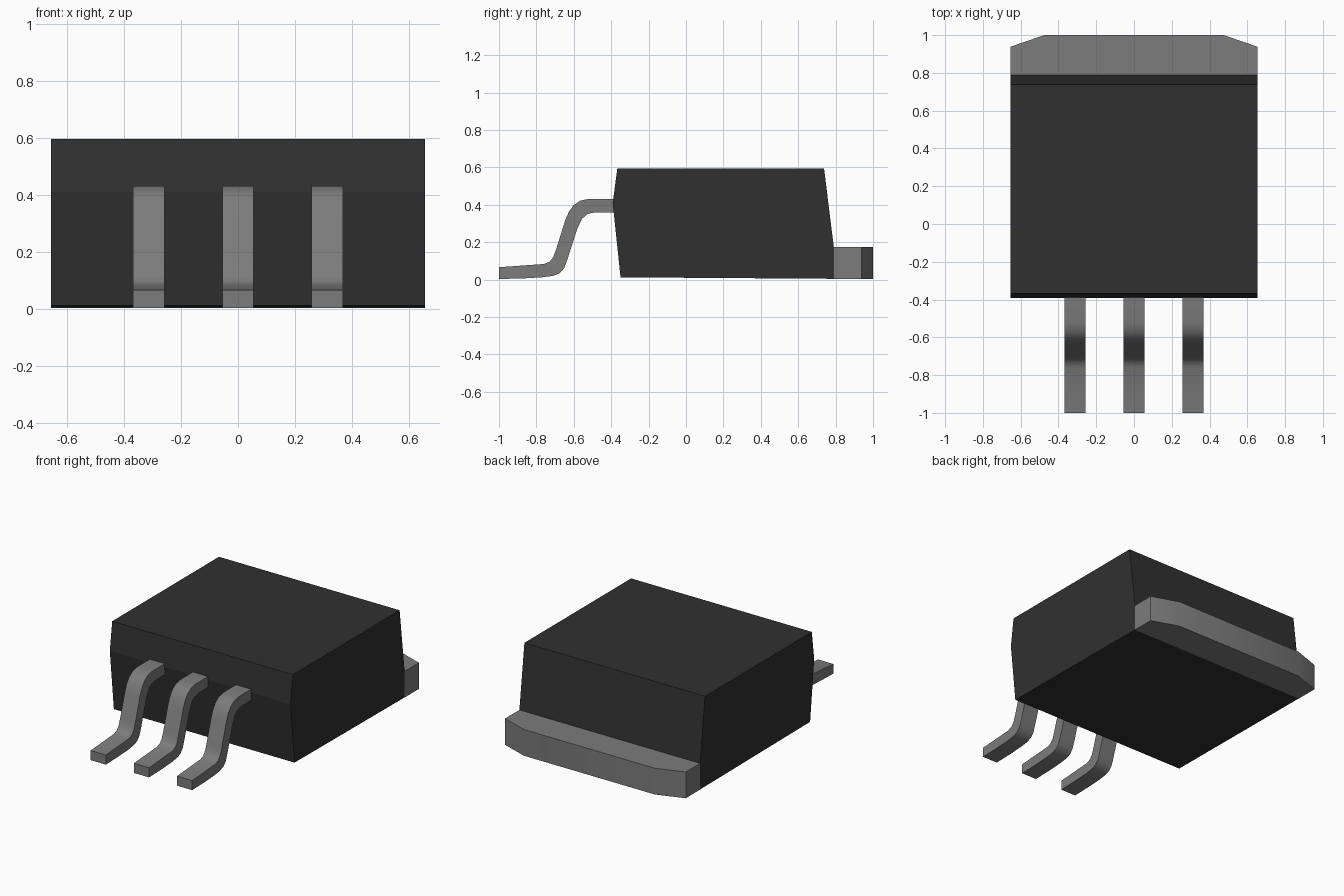
import bpy, bmesh, math
from mathutils import Vector

cube = bpy.data.objects.get("Cube")
if cube:
    bpy.data.objects.remove(cube, do_unlink=True)


def material(name, value):
    m = bpy.data.materials.new(name)
    m.use_nodes = True
    colour = (value, value, value, 1)
    m.diffuse_color = colour
    m.node_tree.nodes["Principled BSDF"].inputs["Base Color"].default_value = colour
    return m


def extrude_profile(name, points, direction, mat, smooth_angle=None):
    """Fill a closed outline and extrude it along a direction."""
    bm = bmesh.new()
    face = bm.faces.new([bm.verts.new(p) for p in points])
    new = bmesh.ops.extrude_face_region(bm, geom=[face])["geom"]
    bmesh.ops.translate(bm, vec=Vector(direction),
                        verts=[g for g in new if isinstance(g, bmesh.types.BMVert)])
    bmesh.ops.recalc_face_normals(bm, faces=bm.faces)
    mesh = bpy.data.meshes.new(name)
    bm.to_mesh(mesh)
    bm.free()
    mesh.materials.append(mat)
    obj = bpy.data.objects.new(name, mesh)
    bpy.context.collection.objects.link(obj)
    if smooth_angle:
        bpy.ops.object.select_all(action='DESELECT')
        obj.select_set(True)
        bpy.context.view_layer.objects.active = obj
        bpy.ops.object.shade_smooth_by_angle(angle=math.radians(smooth_angle))
    return obj


plastic = material("black plastic", 0.03)
metal = material("grey metal", 0.2)
HALF = 0.655

# Moulded body, a side profile extruded across the width
body = [(-0.35, 0.012), (-0.392, 0.41), (-0.367, 0.595),
        (0.738, 0.595), (0.79, 0.175), (0.79, 0.004)]
extrude_profile("body", [(-HALF, y, z) for y, z in body], (2 * HALF, 0, 0), plastic)

# Heat tab with clipped rear corners
tab = [(-HALF, 0.789), (HALF, 0.789), (HALF, 0.938),
       (0.475, 1.0), (-0.475, 1.0), (-HALF, 0.938)]
extrude_profile("heat_tab", [(x, y, 0.003) for x, y in tab], (0, 0, 0.172), metal, 30)

# Three bent leads, an S-shaped side profile extruded across each width
upper = [(-1, 0.066), (-0.76, 0.083), (-0.73, 0.095), (-0.71, 0.12), (-0.695, 0.16),
         (-0.645, 0.32), (-0.625, 0.365), (-0.60, 0.398), (-0.565, 0.422),
         (-0.52, 0.431), (-0.38, 0.431)]
lower = [(-0.38, 0.36), (-0.50, 0.357), (-0.53, 0.349), (-0.555, 0.325),
         (-0.58, 0.275), (-0.635, 0.105), (-0.652, 0.06), (-0.675, 0.034),
         (-0.71, 0.02), (-0.77, 0.012), (-0.87, 0.006), (-1, 0.003)]
for name, x in (("lead_right", -0.313), ("lead_middle", 0), ("lead_left", 0.313)):
    extrude_profile(name, [(x - 0.055, y, z) for y, z in upper + lower],
                    (0.11, 0, 0), metal, 40)
